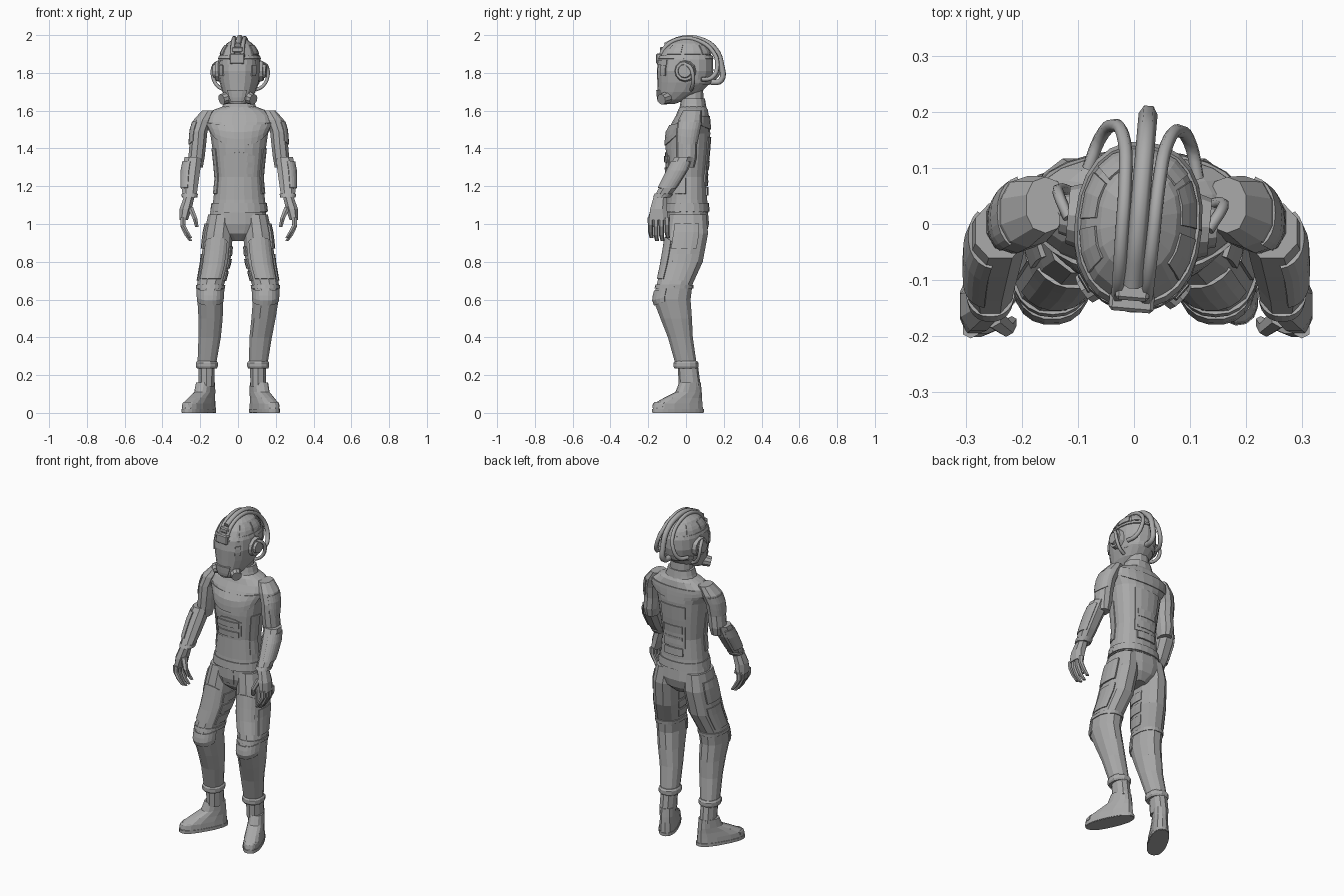
import bpy, bmesh, math
from mathutils import Matrix, Vector

if "Cube" in bpy.data.objects:
    bpy.data.objects.remove(bpy.data.objects["Cube"])

grey = bpy.data.materials.new("plain_grey")
grey.use_nodes = True
COL = (0.4, 0.4, 0.4, 1)
grey.diffuse_color = COL
grey.node_tree.nodes["Principled BSDF"].inputs["Base Color"].default_value = COL


def finish(name, bm, xf=None):
    if xf:
        bm.transform(xf)
    bmesh.ops.recalc_face_normals(bm, faces=bm.faces)
    me = bpy.data.meshes.new(name)
    bm.to_mesh(me)
    bm.free()
    me.materials.append(grey)
    ob = bpy.data.objects.new(name, me)
    bpy.context.scene.collection.objects.link(ob)
    return ob


def spot(ring, a, grow=0, e=2.3):
    """Point at angle a (degrees, 270 = front) on a rounded cross-section."""
    x, y, z, rx, ry = ring
    c, s = math.cos(math.radians(a)), math.sin(math.radians(a))
    f = lambda v: math.copysign(abs(v) ** (2 / e), v)
    return Vector((x + (rx + grow) * f(c), y + (ry + grow) * f(s), z))


def loft(name, rings, n=12, xf=None, e=2.3):
    bm = bmesh.new()
    rows = [[bm.verts.new(spot(r, 360 * (i + .5) / n, 0, e)) for i in range(n)] for r in rings]
    for lo, hi in zip(rows, rows[1:]):
        for i in range(n):
            j = (i + 1) % n
            bm.faces.new((lo[i], lo[j], hi[j], hi[i]))
    bm.faces.new(rows[0])
    bm.faces.new(rows[-1])
    return finish(name, bm, xf)


def at_height(rings, z):
    rs = sorted(rings, key=lambda r: r[2])
    z = min(max(z, rs[0][2]), rs[-1][2])
    for a, b in zip(rs, rs[1:]):
        if z <= b[2]:
            t = (z - a[2]) / (b[2] - a[2])
            return [p + (q - p) * t for p, q in zip(a, b)]


def panel(name, rings, a0, a1, z0, z1, t=.004, bow0=0, bow1=0, xf=None, rows=3):
    """Plate rising t above a lofted body; bow lifts the edge towards its ends."""
    bm = bmesh.new()
    n = max(1, round((a1 - a0) / 15))
    grid = []
    for i in range(n + 1):
        u = i / n
        k = (2 * u - 1) ** 2
        lo, hi = z0 + bow0 * k, z1 + bow1 * k
        grid.append([bm.verts.new(spot(at_height(rings, lo + (hi - lo) * j / rows),
                                       a0 + (a1 - a0) * u, (t - .006) / 2)) for j in range(rows + 1)])
    for p, q in zip(grid, grid[1:]):
        for j in range(rows):
            bm.faces.new((p[j], q[j], q[j + 1], p[j + 1]))
    ob = finish(name, bm, xf)
    mod = ob.modifiers.new("thickness", "SOLIDIFY")
    mod.thickness = t + .006
    mod.offset = 0


def tube(name, pts, r, xf):
    cu = bpy.data.curves.new(name, "CURVE")
    cu.dimensions = "3D"
    cu.bevel_depth, cu.bevel_resolution, cu.resolution_u = r, 1, 4
    cu.use_fill_caps = True
    sp = cu.splines.new("BEZIER")
    sp.bezier_points.add(len(pts) - 1)
    for b, p in zip(sp.bezier_points, pts):
        b.co = xf @ Vector(p)
        b.handle_left_type = b.handle_right_type = "AUTO"
    cu.materials.append(grey)
    ob = bpy.data.objects.new(name, cu)
    bpy.context.scene.collection.objects.link(ob)


def disc(name, loc, direction, r, depth, xf, n=12):
    bm = bmesh.new()
    rot = Vector(direction).to_track_quat("Z", "Y").to_matrix().to_4x4()
    bmesh.ops.create_cone(bm, cap_ends=True, segments=n, radius1=r, radius2=r * .85,
                          depth=depth, matrix=Matrix.Translation(loc) @ rot)
    finish(name, bm, xf)


def box(name, loc, size, xf):
    bm = bmesh.new()
    bmesh.ops.create_cube(bm, size=1, matrix=Matrix.Translation(loc) @ Matrix.Diagonal((*size, 1)))
    bmesh.ops.bevel(bm, geom=bm.edges[:], offset=.006, segments=1, affect="EDGES")
    finish(name, bm, xf)


# Torso, collar and jacket plates
TX = .006
torso = [(TX, .005, 1.06, .148, .115), (TX, .005, 1.13, .138, .108), (TX, .005, 1.25, .126, .104),
         (TX, .008, 1.4, .143, .117), (TX, .012, 1.48, .155, .118), (TX, .026, 1.54, .19, .1),
         (TX, .034, 1.575, .182, .088), (TX, .037, 1.605, .135, .079), (TX, .037, 1.625, .08, .066)]
loft("torso", torso, 20)
loft("neck", [(TX, .035, 1.6, .07, .06), (TX, .03, 1.75, .058, .062)])
loft("collar", [(TX, .037, 1.6, .1, .074), (TX, .037, 1.635, .086, .068), (TX, .037, 1.665, .078, .063)], 14)
panel("jacket_hem", torso, 0, 360, 1.065, 1.11, .006)
panel("chest_plate", torso, 205, 335, 1.415, 1.52, .006, .06, .02)
panel("back_yoke", torso, 20, 160, 1.5, 1.57, .005, .03)
panel("belly_pocket", torso, 237, 303, 1.25, 1.38, .005, 0, -.02)
for i, z in enumerate((1.265, 1.325)):
    panel(f"pocket_flap_{i}", torso, 243, 297, z, z + .035, .011)
panel("back_plate", torso, 60, 120, 1.2, 1.46, .005)
for i, z in enumerate((1.15, 1.22, 1.29)):
    panel(f"back_strip_{i}", torso, 67, 113, z, z + .045, .009)
for side, a in (("left", -32), ("right", 182)):
    panel(side + "_side_plate", torso, a, a + 30, 1.16, 1.4)

# Pelvis
pelvis = [(0, .015, .91, .045, .06), (0, .012, .95, .13, .098), (0, .012, 1.0, .16, .112),
          (0, .008, 1.08, .146, .108)]
loft("pelvis", pelvis, 16)
panel("fly", pelvis, 258, 282, .97, 1.06)

# Profiles of the legs and boots
leg = [(.165, 0, .26, .051, .058), (.15, -.03, .4, .061, .068), (.145, -.052, .5, .066, .086),
       (.147, -.075, .6, .07, .102), (.145, -.06, .68, .074, .097), (.118, -.02, .8, .08, .112),
       (.103, .006, .95, .079, .114), (.09, .01, 1.05, .07, .1)]
boot = [(.167, -.05, 0, .052, .145), (.167, -.05, .02, .052, .145), (.167, -.048, .05, .05, .14),
        (.167, -.02, .08, .046, .108), (.167, .012, .11, .044, .072), (.167, .02, .16, .043, .058)]
shaft = [(.167, .02, .14, .043, .058), (.166, .008, .27, .045, .053)]
# Profiles of the arms and hands
arm = [(.22, .0, 1.3, .035, .045), (.22, .003, 1.35, .045, .055), (.213, .003, 1.42, .046, .056),
       (.208, .01, 1.49, .048, .062), (.188, .022, 1.55, .05, .064), (.158, .034, 1.6, .035, .05)]
forearm = [(.256, -.13, 1.14, .038, .043), (.256, -.09, 1.2, .047, .052), (.248, -.04, 1.29, .052, .058),
           (.238, -.012, 1.355, .048, .052)]
palm = [(.288, -.145, 1.02, .024, .054), (.277, -.145, 1.08, .034, .048), (.257, -.135, 1.15, .03, .037)]

for s, side, lean, shift, toe_out in ((1, "left", -.2, .008, 24), (-1, "right", 0, 0, 30)):
    mirror = Matrix.Diagonal((s, 1, 1, 1))
    lr = [(x + lean * max(0, .55 - max(z, .25)), y, z, a, b) for x, y, z, a, b in leg]
    slide = Matrix.Translation((lean * .3, 0, 0))
    pivot = Vector((.167, .03, 0))
    turn = (Matrix.Translation(pivot) @ Matrix.Rotation(math.radians(toe_out), 4, "Z")
            @ Matrix.Translation(-pivot))
    # Trousers
    loft(side + "_trouser_leg", lr, 12, mirror)
    cuff = lr[0]
    loft(side + "_trouser_cuff", [(cuff[0], cuff[1], z, .05 + g, .058 + g)
                                  for z, g in ((.235, .004), (.245, .01), (.265, .01), (.275, .003))], 12, mirror)
    panel(side + "_knee_pad", lr, 200, 340, .57, .645, .005, .02, .015, mirror)
    panel(side + "_knee_strap", lr, 0, 360, .658, .678, .004, xf=mirror)
    panel(side + "_thigh_plate", lr, 235, 320, .71, .93, .004, 0, -.02, mirror)
    panel(side + "_cargo_pocket", lr, -35, 30, .87, 1.0, .007, xf=mirror)
    panel(side + "_thigh_side_plate", lr, -25, 35, .7, .84, .004, xf=mirror)
    for k in range(3):
        panel(f"{side}_inner_pad_{k}", lr, 165, 215, .7 + .065 * k, .75 + .065 * k, .004, xf=mirror)
    # Boots
    loft(side + "_boot_shaft", shaft, 10, mirror @ slide)
    loft(side + "_boot", boot, 14, mirror @ slide @ turn, 2.5)
    panel(side + "_boot_sole", boot, 0, 360, .002, .02, .003, xf=mirror @ slide @ turn, rows=1)
    panel(side + "_toe_cap", boot, 225, 315, .028, .055, .003, xf=mirror @ slide @ turn)
    # Arms
    ax = mirror @ Matrix.Translation((shift, 0, 0))
    loft(side + "_upper_arm", arm, 10, ax)
    loft(side + "_forearm", forearm, 8, ax)
    panel(side + "_shoulder_plate", arm, -60, 75, 1.42, 1.54, .003, .02, xf=ax)
    panel(side + "_forearm_plate", forearm, -80, 50, 1.19, 1.33, .004, xf=ax)
    panel(side + "_wrist_band", forearm, 0, 360, 1.142, 1.16, .003, xf=ax, rows=1)
    # Hands
    loft(side + "_palm", palm, 8, ax)
    for j in range(4):
        y = -.188 + .029 * j
        drop = .008 * (j - 1.5) ** 2
        loft(f"{side}_finger_{j}", [(x, y + dy, z + drop * w, r, r) for x, dy, z, r, w in (
            (.25, .006, .907, .01, 1), (.272, 0, .94, .013, 1), (.292, 0, .985, .014, .5),
            (.291, 0, 1.035, .016, 0))], 6, ax)
    loft(side + "_thumb", [(.218, -.175, .985, .01, .011), (.228, -.186, 1.03, .014, .015),
                           (.254, -.165, 1.09, .018, .02)], 6, ax)

# Helmet, turned slightly to one side
hx = Matrix.Translation((.008, 0, 0)) @ Matrix.Rotation(math.radians(-5), 4, "Z")
helmet = [(0, -.1, 1.635, .042, .038), (0, -.07, 1.66, .066, .076), (0, -.033, 1.7, .087, .117),
          (0, -.01, 1.75, .104, .142), (0, -.005, 1.81, .115, .15), (0, -.002, 1.87, .11, .146),
          (0, .002, 1.92, .094, .122), (0, .005, 1.955, .068, .09), (0, .007, 1.98, .032, .047)]
loft("helmet", helmet, 18, hx)
panel("helmet_band", helmet, 0, 360, 1.873, 1.89, .005, xf=hx, rows=1)
panel("helmet_rear_rim", helmet, 20, 160, 1.74, 1.765, .004, xf=hx)
panel("face_mask", helmet, 240, 300, 1.65, 1.71, .008, xf=hx)
panel("visor_brow", helmet, 215, 325, 1.845, 1.868, .004, xf=hx)
box("brow_box", (0, -.14, 1.875), (.08, .034, .055), hx)
box("brow_block", (0, -.112, 1.922), (.06, .05, .03), hx)
for s, side in ((1, "left"), (-1, "right")):
    m = hx @ Matrix.Diagonal((s, 1, 1, 1))
    for k in range(3):
        a = -42 + 42 * k
        panel(f"{side}_dome_plate_{k}", helmet, a, a + 36, 1.898, 1.945, .004, xf=m)
    panel(side + "_cheek_port", helmet, -52, -36, 1.785, 1.84, .006, xf=m)
    disc(side + "_ear_cup", (.112, .005, 1.81), (1, 0, 0), .06, .03, m)
    disc(side + "_ear_cap", (.13, .005, 1.81), (1, 0, 0), .04, .022, m)
    disc(side + "_filter", (.068, -.11, 1.665), (.75, -.6, -.25), .034, .045, m, 10)
    disc(side + "_filter_neck", (.045, -.095, 1.672), (.75, -.6, -.25), .022, .05, m, 8)
    tube(side + "_ear_hose", [(.125, .0, 1.85), (.144, .035, 1.83), (.146, .05, 1.78),
                              (.12, .045, 1.73), (.085, .035, 1.71)], .01, m)
    # Crest tubes run front to back and curl outwards behind the ears
    tube(side + "_crest_tube", [(.025, -.135, 1.89), (.026, -.1, 1.945), (.028, -.02, 1.982),
                                (.03, .07, 1.97), (.038, .145, 1.915), (.058, .172, 1.84),
                                (.082, .145, 1.775), (.098, .09, 1.765)], .012, m)
tube("crest_ridge", [(0, -.11, 1.945), (0, -.02, 1.982), (0, .08, 1.975), (0, .155, 1.925),
                     (0, .188, 1.84), (0, .186, 1.76), (0, .13, 1.75)], .017, hx)
